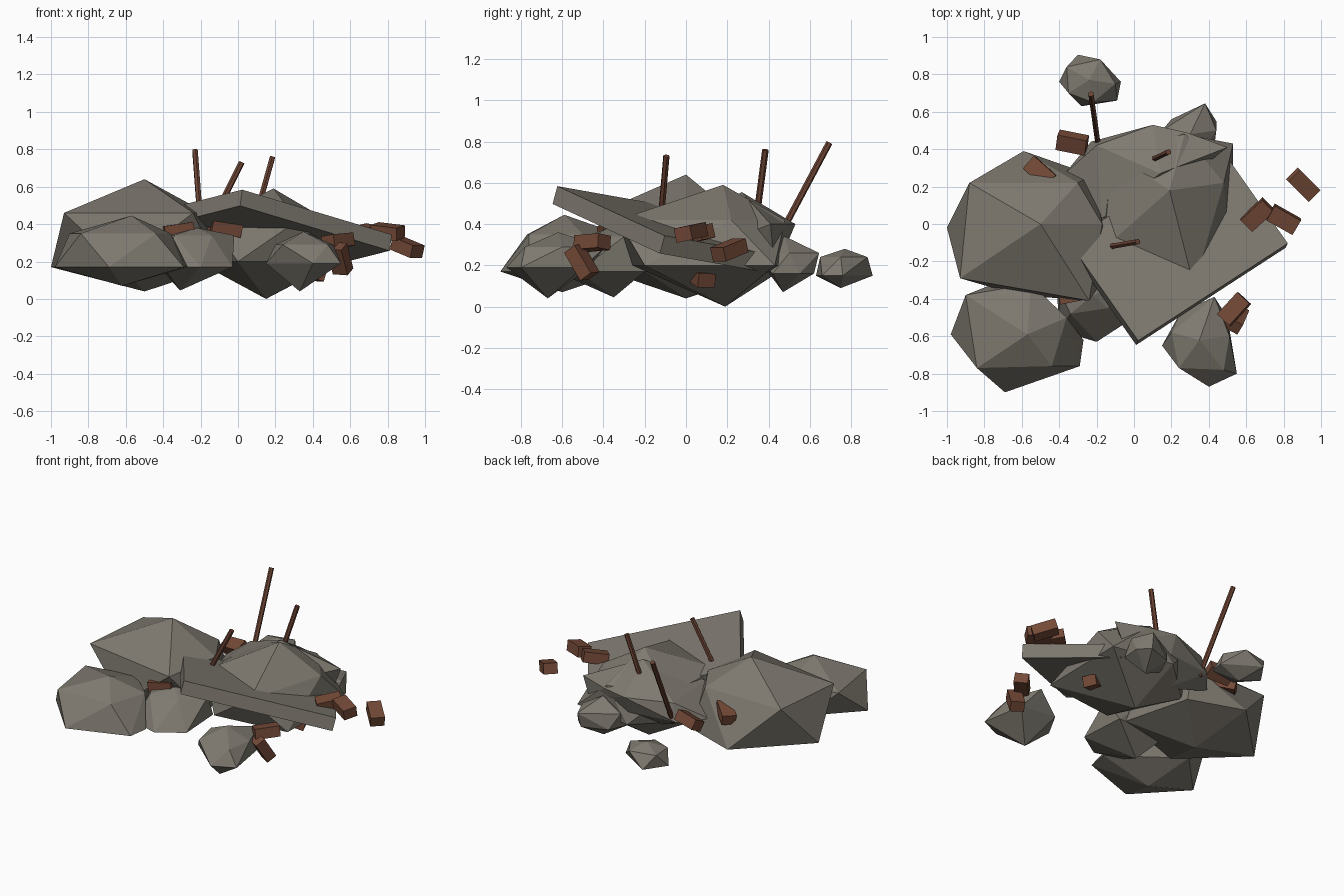
import bpy, bmesh
from mathutils import Vector, Matrix


def material(name, rgb):
    m = bpy.data.materials.new(name)
    m.diffuse_color = (*rgb, 1)
    return m


STONE = material("grey stone", (0.21, 0.193, 0.162))
BRICK = material("red brick", (0.175, 0.068, 0.039))
RUST = material("rusty steel", (0.15, 0.058, 0.034))


def finish(name, bm, mat):
    bmesh.ops.recalc_face_normals(bm, faces=bm.faces)
    me = bpy.data.meshes.new(name)
    bm.to_mesh(me)
    bm.free()
    me.materials.append(mat)
    ob = bpy.data.objects.new(name, me)
    bpy.context.collection.objects.link(ob)
    return ob


def rock(name, top, bottom, zu, upper, zl, lower):
    """Faceted boulder: apex, upper ring, lower ring and foot, skinned as a hull."""
    pts = [top, bottom] + [(x, y, zu) for x, y in upper] + [(x, y, zl) for x, y in lower]
    bm = bmesh.new()
    for p in pts:
        bm.verts.new(p)
    bmesh.ops.convex_hull(bm, input=bm.verts)
    loose = [v for v in bm.verts if not v.link_faces]
    bmesh.ops.delete(bm, geom=loose, context='VERTS')
    return finish(name, bm, STONE)


def box(name, centre, along, across, size, mat):
    """Box with its length along one direction and its width near another."""
    x = Vector(along).normalized()
    z = x.cross(Vector(across)).normalized()
    y = z.cross(x)
    rot = Matrix((x, y, z)).transposed().to_4x4()
    bm = bmesh.new()
    bmesh.ops.create_cube(bm, size=1, matrix=Matrix.Translation(centre) @ rot @ Matrix.Diagonal((*size, 1)))
    return finish(name, bm, mat)


def rod(name, a, b, radius=0.016):
    a, b = Vector(a), Vector(b)
    d = b - a
    mat = Matrix.Translation((a + b) / 2) @ d.to_track_quat('Z', 'Y').to_matrix().to_4x4()
    bm = bmesh.new()
    bmesh.ops.create_cone(bm, cap_ends=True, segments=6, radius1=radius, radius2=radius,
                          depth=d.length, matrix=mat)
    return finish(name, bm, RUST)


# Boulders
rock("left_boulder", (-0.5, 0.0, 0.64), (-0.5, 0.0, 0.04),
     0.46, [(-0.24, -0.41), (-0.93, -0.29), (-0.88, 0.22), (-0.3, 0.22), (-0.17, 0.0)],
     0.17, [(-1.0, -0.02), (-0.59, 0.39), (-0.22, 0.26), (-0.1, -0.2), (-0.62, -0.38)])
rock("front_left_boulder", (-0.57, -0.59, 0.445), (-0.62, -0.6, 0.07),
     0.35, [(-0.9, -0.38), (-0.84, -0.77), (-0.44, -0.76), (-0.36, -0.5), (-0.55, -0.32)],
     0.17, [(-0.98, -0.59), (-0.69, -0.9), (-0.29, -0.76), (-0.27, -0.62), (-0.7, -0.3)])
rock("front_middle_boulder", (-0.22, -0.38, 0.38), (-0.31, -0.35, 0.045),
     0.34, [(-0.34, -0.48), (-0.14, -0.45), (-0.02, -0.3), (-0.25, -0.2), (-0.4, -0.35)],
     0.17, [(-0.4, -0.57), (-0.2, -0.63), (-0.03, -0.52), (-0.05, -0.2), (-0.42, -0.2)])
rock("centre_boulder", (0.19, 0.18, 0.59), (0.15, 0.19, 0.0),
     0.42, [(0.32, -0.33), (-0.16, -0.13), (-0.12, 0.38), (0.27, 0.48), (0.48, 0.22)],
     0.2, [(0.52, -0.2), (0.0, -0.26), (-0.22, 0.2), (0.1, 0.5), (0.53, 0.43)])
rock("back_boulder", (0.14, 0.27, 0.555), (0.0, 0.3, 0.15),
     0.4, [(-0.17, 0.03), (-0.2, 0.42), (0.1, 0.53), (0.28, 0.49), (0.5, 0.41)],
     0.28, [(-0.37, 0.27), (-0.23, 0.44), (0.1, 0.48), (0.45, 0.42), (0.1, 0.1)])
rock("front_right_boulder", (0.35, -0.62, 0.36), (0.33, -0.67, 0.04),
     0.29, [(0.2, -0.58), (0.24, -0.77), (0.48, -0.78), (0.51, -0.6), (0.43, -0.39)],
     0.19, [(0.15, -0.65), (0.4, -0.87), (0.55, -0.8), (0.5, -0.5), (0.25, -0.47)])
rock("back_right_boulder", (0.3, 0.48, 0.34), (0.3, 0.47, 0.07),
     0.26, [(0.15, 0.5), (0.38, 0.645), (0.44, 0.5), (0.33, 0.33), (0.18, 0.36)],
     0.16, [(0.2, 0.56), (0.37, 0.62), (0.44, 0.55), (0.43, 0.42), (0.14, 0.42)])
rock("far_back_boulder", (-0.24, 0.77, 0.28), (-0.23, 0.75, 0.09),
     0.24, [(-0.36, 0.84), (-0.18, 0.88), (-0.1, 0.75), (-0.22, 0.65), (-0.35, 0.7)],
     0.15, [(-0.3, 0.905), (-0.07, 0.76), (-0.09, 0.66), (-0.28, 0.63), (-0.4, 0.76)])

# Broken concrete slab leaning over the pile
corner = Vector((0.012, -0.63, 0.587))
u = Vector((0.80, 0.52, -0.24))
v = Vector((-0.35, 0.54, -0.10))
n = u.cross(v).normalized()
box("concrete_slab", corner + (u + v) / 2 - n * 0.045, u, v, (u.length, v.length, 0.09), STONE)

# Scattered bricks: centre, long direction, cross direction
for i, (c, along, across) in enumerate([
        ((0.905, 0.21, 0.275), (0.12, -0.12, -0.05), (1, 1, 0)),
        ((0.80, 0.025, 0.36), (0.16, -0.09, -0.02), (0.5, 1, 0.2)),
        ((0.66, 0.05, 0.35), (0.12, 0.11, 0.03), (-1, 1, 0.2)),
        ((0.535, -0.455, 0.31), (0.11, 0.12, 0.01), (-1, 1, -0.2)),
        ((0.545, -0.505, 0.215), (0.03, 0.07, -0.12), (-1, 0.6, 0)),
        ((-0.33, 0.435, 0.32), (0.15, -0.03, 0.02), (0.1, 1, 0.5)),
        ((-0.50, 0.275, 0.36), (0.09, -0.08, 0.03), (0.6, 1, 0)),
        ((0.38, 0.07, 0.15), (0.9, 0.4, -0.3), (-0.4, 1, 0)),
        ((-0.32, -0.37, 0.365), (1, 0.2, 0.15), (-0.2, 1, 0)),
        ((-0.06, -0.22, 0.385), (1, 0.1, -0.2), (0, 1, 0.2))]):
    box(f"brick_{i + 1}", c, along, across, (0.16, 0.09, 0.07), BRICK)

# Bent reinforcing bars
rod("rebar_back", (-0.19, 0.41, 0.26), (-0.23, 0.695, 0.795))
rod("rebar_right", (0.09, 0.34, 0.42), (0.185, 0.385, 0.76))
rod("rebar_middle", (-0.18, -0.13, 0.33), (0.02, -0.095, 0.73))
